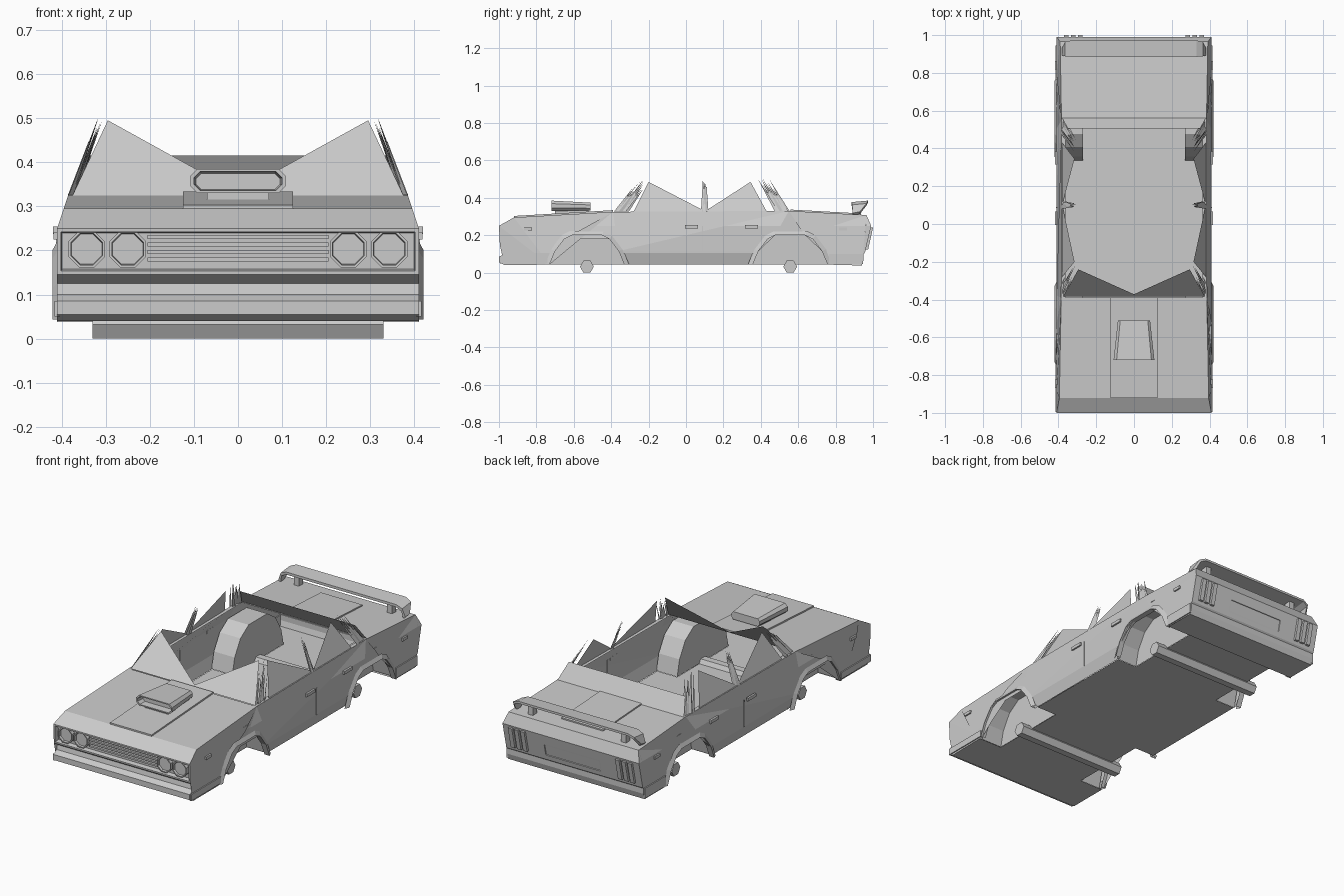
import bpy, bmesh, math, random

if "Cube" in bpy.data.objects:
    bpy.data.objects.remove(bpy.data.objects["Cube"])
random.seed(4)


def finish(name, bm, mirror=False):
    bmesh.ops.recalc_face_normals(bm, faces=bm.faces[:])
    me = bpy.data.meshes.new(name)
    bm.to_mesh(me)
    bm.free()
    ob = bpy.data.objects.new(name, me)
    bpy.context.collection.objects.link(ob)
    if mirror:
        ob.modifiers.new("mirror", 'MIRROR').use_clip = True
    return ob


def sheet(name, polys, mirror=False):
    bm = bmesh.new()
    for p in polys:
        bm.faces.new([bm.verts.new(c) for c in p])
    return finish(name, bm, mirror)


def loft(name, rings, mirror=False, closed=False, caps=()):
    bm = bmesh.new()
    vs = [[bm.verts.new(c) for c in r] for r in rings]
    n = len(vs[0])
    for a, b in zip(vs, vs[1:]):
        for i in range(n if closed else n - 1):
            j = (i + 1) % n
            bm.faces.new((a[i], a[j], b[j], b[i]))
    for c in caps:
        bm.faces.new(vs[c])
    return finish(name, bm, mirror)


def box(name, x, y, z, mirror=False):
    ring = lambda yy: [(x[0], yy, z[0]), (x[1], yy, z[0]), (x[1], yy, z[1]), (x[0], yy, z[1])]
    return loft(name, [ring(y[0]), ring(y[1])], mirror, True, (0, 1))


# Body half-width: tapered sill, upright flank, inward-leaning shoulder
def half_width(y, z):
    if z > .25:
        return .41 - (z - .25) * .33
    if z < .105 and -.34 < y < .37:
        return .41 - (.105 - z) * .3
    return .41


NOSE = [(-.75, .04), (-.97, .04), (-1, .055), (-1, .085), (-.97, .1), (-.965, .125), (-.995, .145)]
HOOD = [(-1, .25), (-.92, .295), (-.39, .325)]
DECK = [(.55, .33), (.965, .308), (.99, .25)]
TAIL = [(.99, .25), (.957, .108), (.95, .1), (.95, .07), (.94, .038), (.77, .038)]
ARCH = [(-.2, .043), (-.17, .115), (-.12, .18), (-.08, .2), (.08, .2), (.12, .18), (.17, .115), (.2, .043)]
WELL = [(-.22, .043), (-.2, .13), (-.15, .215), (-.08, .262), (.08, .262), (.15, .215), (.2, .13), (.22, .043)]
AXLES = {"front": -.53, "rear": .557}

# Side panels with wheel openings, creased at the sill and shoulder lines
outline = NOSE[1:] + HOOD + DECK + TAIL[1:-1]
for cy in (AXLES["rear"], AXLES["front"]):
    outline += [(cy + a, b) for a, b in reversed(ARCH)]
bm = bmesh.new()
bm.faces.new([bm.verts.new((0, y, z)) for y, z in outline])
bmesh.ops.triangulate(bm, faces=bm.faces[:])
for z in (.105, .25):
    bmesh.ops.bisect_plane(bm, geom=bm.verts[:] + bm.edges[:] + bm.faces[:],
                           plane_co=(0, 0, z), plane_no=(0, 0, 1))
for v in bm.verts:
    v.co.x = half_width(v.co.y, v.co.z)
bmesh.ops.dissolve_limit(bm, angle_limit=.01, verts=bm.verts[:], edges=bm.edges[:])
finish("side_panels", bm, True)

# Front, hood, deck and tail skins
for name, prof in (("front_bumper", NOSE), ("hood", HOOD), ("rear_deck", DECK), ("tail", TAIL)):
    loft(name, [[(-half_width(y, z), y, z), (half_width(y, z), y, z)] for y, z in prof])

# Floor with wheel cut-outs
floor = [(0, -.97), (.41, -.97), (.41, -.75), (.27, -.75), (.27, -.31), (.39, -.31), (.39, .337),
         (.27, .337), (.27, .777), (.41, .777), (.41, .94), (0, .94)]
sheet("floor", [[(x, y, .042) for x, y in floor]], True)

# Wheel wells, arch flares and axles
for end, cy in AXLES.items():
    loft(end + "_wheel_well", [[(x, cy + a, b) for a, b in WELL] for x in (.395, .27)], True, False, (1,))
    wide = [(a * 1.13, .043 + (b - .043) * 1.14) for a, b in ARCH]
    loft(end + "_arch_flare", [[(.39, cy + a, b), (.421, cy + a, b), (.409, cy + c, d)]
                               for (a, b), (c, d) in zip(ARCH, wide)], True)
    hexa = [(.037 * math.cos(math.pi / 3 * i), .037 * math.sin(math.pi / 3 * i)) for i in range(6)]
    loft(end + "_axle", [[(x, cy + a, .032 + b) for a, b in hexa] for x in (-.33, .33)],
         False, True, (0, 1))

# Recessed grille panel
bm = bmesh.new()
face = bm.faces.new([bm.verts.new(c) for c in
                     ((-.41, -.995, .145), (.41, -.995, .145), (.41, -1, .25), (-.41, -1, .25))])
bm.normal_update()
bmesh.ops.inset_individual(bm, faces=[face], thickness=.012, depth=0)
bmesh.ops.inset_individual(bm, faces=[face], thickness=.004, depth=-.025)
finish("grille", bm)
for i in range(4):
    z = .175 + i * .017
    box("grille_bar", (-.205, .205), (-.985, -.97), (z, z + .009))


# Octagonal headlights
def octagon(cx, y, r):
    return [(cx + r * math.cos(math.pi * (i + .5) / 4), y, .203 + r * math.sin(math.pi * (i + .5) / 4))
            for i in range(8)]


for cx in (.25, .343):
    loft("headlight", [octagon(cx, y, r) for y, r in
                       ((-.97, .045), (-.994, .045), (-.994, .039), (-.982, .037))], True, True, (3,))

# Raised hood and trunk panels
loft("hood_panel", [[(-.125, y, z - .012), (-.125, y, z), (.125, y, z), (.125, y, z - .012)]
                    for y, z in ((-.92, .303), (-.39, .334))], caps=(0, 1))
loft("trunk_panel", [[(-.125, y, z - .012), (-.125, y, z), (.125, y, z), (.125, y, z - .012)]
                     for y, z in ((.56, .337), (.89, .319))], caps=(0, 1))


# Hood scoop with open mouth
def scoop_ring(y, w, z0, z1, c):
    half = [(w - c, z0), (w, z0 + c), (w, z1 - c), (w - c, z1)]
    return [(x, y, z) for x, z in half] + [(-x, y, z) for x, z in reversed(half)]


loft("hood_scoop", [scoop_ring(-.68, .095, .338, .375, .012), scoop_ring(-.72, .1, .336, .379, .014),
                    scoop_ring(-.72, .108, .33, .385, .016), scoop_ring(-.51, .085, .332, .374, .012)],
     False, True, (0, 3))
box("scoop_base", (-.07, .07), (-.7, -.52), (.305, .336))

# Cabin sills, broken windshield, rear window strip and side glass
sheet("cabin_sill", [[(.385, -.39, .325), (.383, .55, .33), (.362, .55, .33), (.362, -.39, .325)]], True)
sheet("windshield", [[(0, -.385, .325), (.375, -.385, .325), (.295, -.24, .495), (0, -.372, .332)]], True)
sheet("rear_window", [[(0, .56, .33), (.38, .56, .33), (.35, .505, .415), (0, .505, .415)]], True)
sheet("side_glass", [[(.38, -.28, .327), (.378, .085, .327), (.375, .08, .34), (.315, -.2, .485)],
                     [(.378, .115, .327), (.38, .43, .33), (.315, .345, .485), (.375, .12, .34)]], True)

# Splintered roof pillars
for name, y0, y1, spread in (("front_pillar", -.345, -.215, .03), ("middle_pillar", .1, .1, .01),
                             ("rear_pillar", .515, .41, .03)):
    shards = []
    for k in range(8):
        yb = y0 + spread * (k / 3.5 - 1)
        t = random.uniform(.6, 1)
        xb = random.uniform(.372, .386)
        tip = (xb + (.312 - .382) * t, yb + (y1 - y0) * t, .327 + .182 * t)
        shards.append([(xb, yb - .01, .327), (xb - .008 * (k % 2), yb + .01, .327), tip])
    sheet(name + "_shards", shards, True)

# Spoiler and its supports
loft("spoiler", [[(x, f, z), (x, b, z + .008), (x - i, b, z - .004), (x - i, f, z - .014)]
                 for x, z, f, b, i in ((0, .377, .885, .972, 0), (.33, .377, .885, .972, 0),
                                       (.365, .362, .888, .965, .006), (.382, .318, .892, .93, .012))],
     True, True, (3,))
box("spoiler_support", (.265, .295), (.9, .935), (.305, .368), True)

# Tail lights, following the slanted tail
for cx in (.285, .322, .359):
    loft("tail_light", [[(cx - .012, y, z), (cx + .012, y, z), (cx + .012, y + .017, z),
                         (cx - .012, y + .017, z)] for y, z in ((.957, .125), (.983, .24))],
         True, True, (0, 1))

# Plate panel frame
bm = bmesh.new()
face = bm.faces.new([bm.verts.new(c) for c in
                     ((.17, .966, .13), (-.17, .966, .13), (-.17, .983, .2), (.17, .983, .2))])
bm.normal_update()
bmesh.ops.inset_individual(bm, faces=[face], thickness=.007, depth=0)
bmesh.ops.inset_individual(bm, faces=[face], thickness=.001, depth=-.005)
finish("plate_panel", bm)

# Door handles, markers, bumper wraps and door seam
for y in (.03, .35):
    box("door_handle", (.408, .419), (y - .035, y + .035), (.237, .254), True)
for y in (-.845, .84):
    box("side_marker", (.408, .418), (y - .022, y + .022), (.225, .241), True)
box("front_bumper_wrap", (.405, .416), (-.995, -.74), (.05, .085), True)
box("rear_bumper_wrap", (.405, .416), (.765, .945), (.045, .1), True)
box("door_seam", (.408, .413), (.085, .091), (.105, .25), True)
